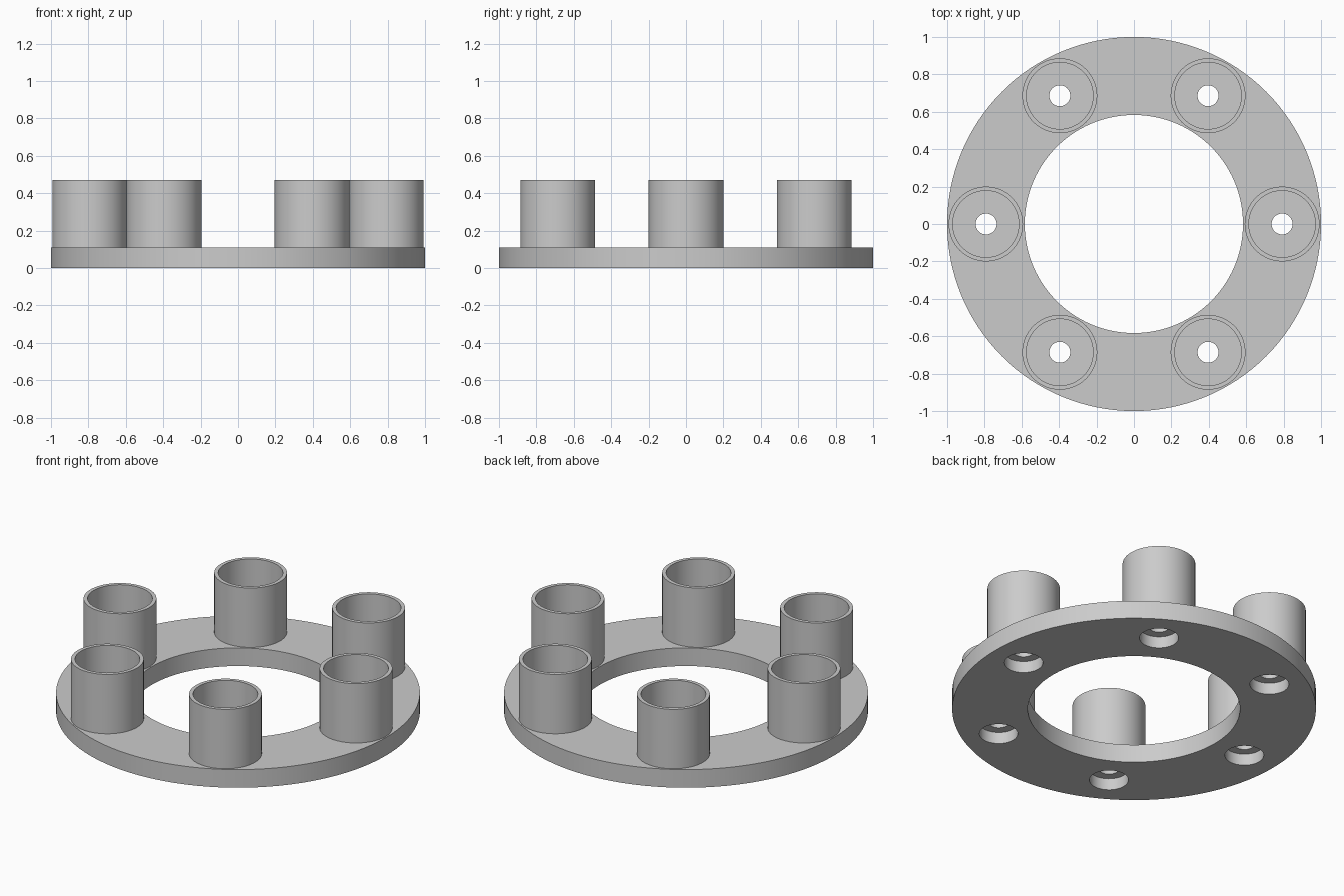
import bpy
import bmesh
from math import cos, sin, pi, radians

PLATE_TOP = 0.11
TUBE_TOP = 0.47
COUNT = 6
PITCH_RADIUS = 0.792

default = bpy.data.objects.get("Cube")
if default:
    bpy.data.objects.remove(default, do_unlink=True)

grey = bpy.data.materials.new("light_grey")
grey.use_nodes = True
colour = (0.6, 0.6, 0.6, 1)
grey.diffuse_color = colour
grey.node_tree.nodes["Principled BSDF"].inputs["Base Color"].default_value = colour


def lathe(name, profile, segments, closed=True, centre=(0, 0)):
    """Revolve (radius, z) points about z; an open profile gets end caps."""
    bm = bmesh.new()
    rings = []
    for r, z in profile:
        rings.append([bm.verts.new((r * cos(2 * pi * i / segments),
                                    r * sin(2 * pi * i / segments), z))
                      for i in range(segments)])
    pairs = list(zip(rings, rings[1:]))
    if closed:
        pairs.append((rings[-1], rings[0]))
    else:
        bm.faces.new(rings[0])
        bm.faces.new(rings[-1])
    for a, b in pairs:
        for i in range(segments):
            j = (i + 1) % segments
            bm.faces.new((a[i], a[j], b[j], b[i]))
    bmesh.ops.recalc_face_normals(bm, faces=bm.faces[:])
    mesh = bpy.data.meshes.new(name)
    bm.to_mesh(mesh)
    bm.free()
    mesh.materials.append(grey)
    obj = bpy.data.objects.new(name, mesh)
    obj.location = (centre[0], centre[1], 0)
    bpy.context.collection.objects.link(obj)
    return obj


def activate(obj):
    bpy.ops.object.select_all(action='DESELECT')
    obj.select_set(True)
    bpy.context.view_layer.objects.active = obj


# Flat base ring
plate = lathe("base_ring", [(1, 0), (1, PLATE_TOP),
                            (0.583, PLATE_TOP), (0.583, 0)], 128)
parts = [plate]

# Cups around the ring, each over a counterbored screw hole
for k in range(COUNT):
    a = 2 * pi * k / COUNT
    spot = (PITCH_RADIUS * cos(a), PITCH_RADIUS * sin(a))
    cutter = lathe("hole_cutter", [(0.107, -0.1), (0.107, 0.07),
                                   (0.056, 0.07), (0.056, 0.2)],
                   48, closed=False, centre=spot)
    cutter.hide_render = True
    cut = plate.modifiers.new("screw_hole", 'BOOLEAN')
    cut.operation = 'DIFFERENCE'
    cut.solver = 'EXACT'
    cut.object = cutter
    activate(plate)
    bpy.ops.object.modifier_apply(modifier=cut.name)
    bpy.data.objects.remove(cutter, do_unlink=True)

    parts.append(lathe(f"tube_{k + 1}",
                       [(0.2, PLATE_TOP - 0.01), (0.2, TUBE_TOP),
                        (0.178, TUBE_TOP), (0.178, PLATE_TOP - 0.01)],
                       64, centre=spot))

for part in parts:
    activate(part)
    bpy.ops.object.shade_smooth_by_angle(angle=radians(30))
